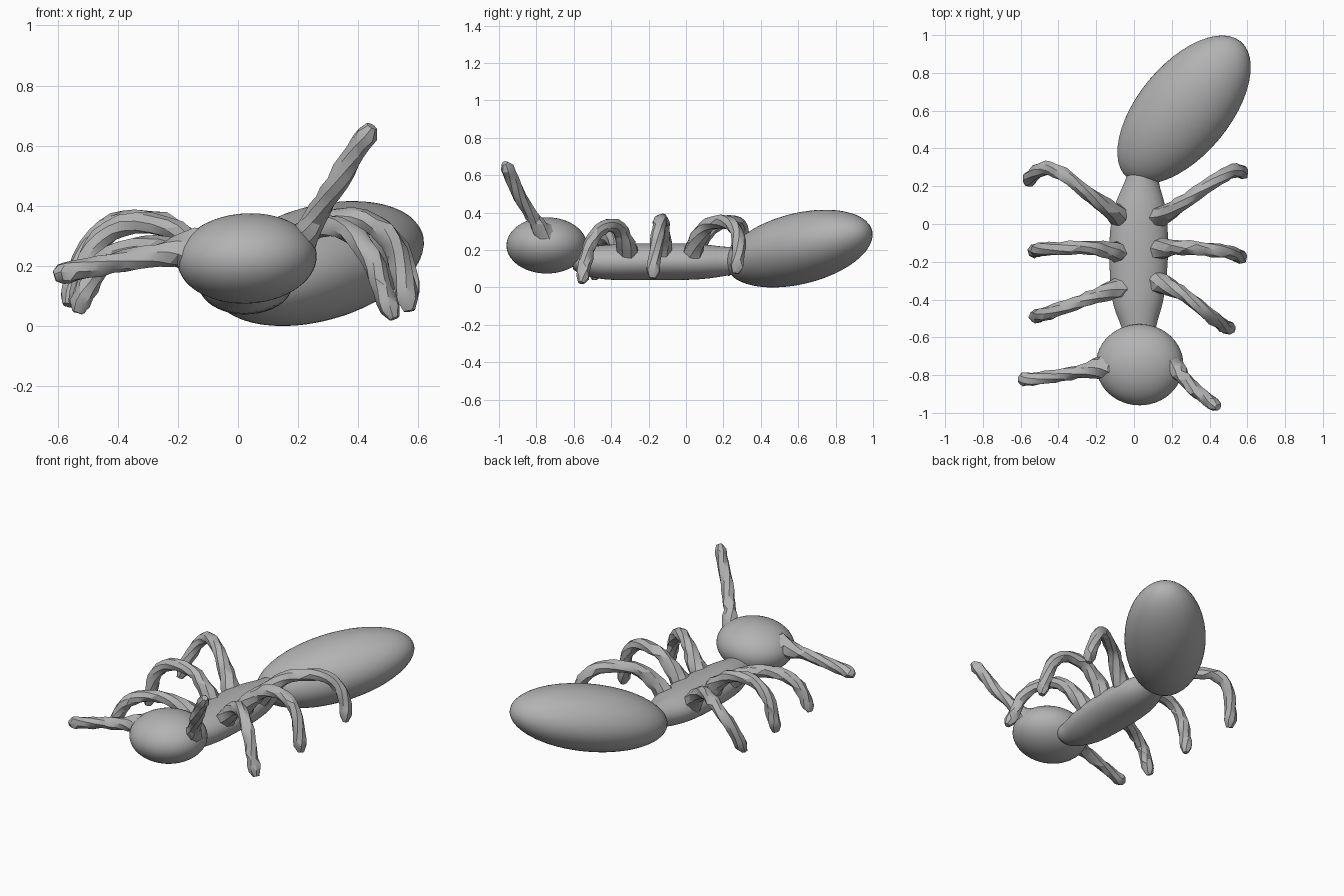
import bpy, bmesh, math, random
from mathutils import Vector, Matrix

random.seed(4)
cube = bpy.data.objects.get("Cube")
if cube:
    bpy.data.objects.remove(cube, do_unlink=True)

# Single grey material
grey = bpy.data.materials.new("plain grey")
grey.use_nodes = True
grey.diffuse_color = (0.45, 0.45, 0.45, 1)
grey.node_tree.nodes["Principled BSDF"].inputs["Base Color"].default_value = (0.45, 0.45, 0.45, 1)


def finish(name, bm, sharp_angle):
    """Turn a bmesh into a smooth-shaded object with sharp edges kept."""
    bmesh.ops.recalc_face_normals(bm, faces=bm.faces)
    mesh = bpy.data.meshes.new(name)
    bm.to_mesh(mesh)
    bm.free()
    mesh.materials.append(grey)
    mesh.shade_smooth()
    mesh.set_sharp_from_angle(angle=math.radians(sharp_angle))
    obj = bpy.data.objects.new(name, mesh)
    bpy.context.collection.objects.link(obj)
    return obj


def ellipsoid(name, centre, radii, tilt=0, turn=0):
    bm = bmesh.new()
    bmesh.ops.create_uvsphere(bm, u_segments=48, v_segments=28, radius=1)
    m = (Matrix.Translation(centre)
         @ Matrix.Rotation(math.radians(turn), 4, 'Z')
         @ Matrix.Rotation(math.radians(-tilt), 4, 'Y')
         @ Matrix.Diagonal((*radii, 1)))
    bm.transform(m)
    return finish(name, bm, 60)


def loft(bm, rings):
    """Bridge rings of coordinates and close both ends."""
    rows = [[bm.verts.new(p) for p in ring] for ring in rings]
    n = len(rows[0])
    for a, b in zip(rows, rows[1:]):
        for i in range(n):
            j = (i + 1) % n
            bm.faces.new((a[i], a[j], b[j], b[i]))
    bm.faces.new(rows[0])
    bm.faces.new(rows[-1])


def spline(pts, steps):
    """Catmull-Rom samples through the points."""
    pts = [Vector(p) for p in pts]
    pts = [2 * pts[0] - pts[1]] + pts + [2 * pts[-1] - pts[-2]]
    out = []
    for a, b, c, d in zip(pts, pts[1:], pts[2:], pts[3:]):
        for s in range(steps):
            t = s / steps
            out.append(0.5 * (2 * b + (c - a) * t + (2 * a - 5 * b + 4 * c - d) * t * t
                              + (3 * b - a - 3 * c + d) * t ** 3))
    return out + [pts[-2]]


def limb(name, pts, root, shaft, sides=7):
    """Knobbly faceted tube, flared at the root and blunt at the tip."""
    path = spline(pts, 3)
    last = len(path) - 1
    rings = []
    tangent = (path[1] - path[0]).normalized()
    side = tangent.cross(Vector((0, 0.6, 0.8))).normalized()
    for k, p in enumerate(path):
        tangent = (path[min(k + 1, last)] - path[max(k - 1, 0)]).normalized()
        side = (side - tangent * side.dot(tangent)).normalized()
        up = tangent.cross(side)
        r = shaft + (root - shaft) * max(0, 1 - k / (last * 0.35)) ** 1.5
        if k == last:
            r *= 0.5
        ring = []
        for i in range(sides):
            a = 2 * math.pi * i / sides + k * 0.2
            q = r * random.uniform(0.87, 1.12)
            ring.append(p + side * q * math.cos(a) + up * q * math.sin(a))
        rings.append(ring)
    bm = bmesh.new()
    loft(bm, rings)
    bmesh.ops.triangulate(bm, faces=[f for f in bm.faces if len(f.verts) == 4])
    return finish(name, bm, 28)


# Head and slanted abdomen
ellipsoid("head", (0.03, -0.745, 0.225), (0.232, 0.215, 0.15), tilt=3)
ellipsoid("abdomen", (0.265, 0.605, 0.208), (0.478, 0.243, 0.188), tilt=11.6, turn=50.3)

# Thorax: (y, centre x, half width, centre z, half height)
stations = [
    (-0.62, 0.03, 0.085, 0.15, 0.060), (-0.54, 0.025, 0.090, 0.14, 0.075),
    (-0.47, 0.02, 0.120, 0.135, 0.090), (-0.38, 0.02, 0.145, 0.135, 0.098),
    (-0.20, 0.025, 0.158, 0.138, 0.100), (-0.05, 0.025, 0.158, 0.138, 0.100),
    (0.08, 0.03, 0.142, 0.138, 0.096), (0.16, 0.035, 0.115, 0.138, 0.086),
    (0.23, 0.04, 0.085, 0.14, 0.075), (0.32, 0.06, 0.080, 0.15, 0.070)]
bm = bmesh.new()
loft(bm, [[(cx + w * math.cos(a), y, cz + h * math.sin(a))
           for a in (2 * math.pi * i / 24 for i in range(24))]
          for y, cx, w, cz, h in stations])
thorax = finish("thorax", bm, 180)
smooth = thorax.modifiers.new("smooth", 'SUBSURF')
smooth.levels = smooth.render_levels = 1

# Legs
legs = {
    "left_front_leg": [(0.11, -0.30, 0.17), (0.19, -0.335, 0.27), (0.27, -0.38, 0.33),
                       (0.37, -0.455, 0.315), (0.44, -0.515, 0.23), (0.48, -0.54, 0.12), (0.52, -0.56, 0.025)],
    "left_middle_leg": [(0.11, -0.13, 0.17), (0.19, -0.125, 0.27), (0.29, -0.125, 0.345),
                        (0.42, -0.14, 0.355), (0.51, -0.15, 0.28), (0.55, -0.165, 0.16), (0.57, -0.18, 0.05)],
    "left_back_leg": [(0.11, 0.03, 0.16), (0.19, 0.07, 0.27), (0.28, 0.13, 0.34),
                      (0.42, 0.22, 0.345), (0.51, 0.275, 0.29), (0.56, 0.28, 0.18), (0.575, 0.265, 0.075)],
    "right_front_leg": [(-0.05, -0.33, 0.16), (-0.14, -0.36, 0.22), (-0.24, -0.395, 0.26),
                        (-0.35, -0.435, 0.26), (-0.45, -0.47, 0.21), (-0.50, -0.485, 0.13), (-0.535, -0.49, 0.045)],
    "right_middle_leg": [(-0.06, -0.15, 0.17), (-0.14, -0.14, 0.26), (-0.24, -0.125, 0.33),
                         (-0.39, -0.13, 0.335), (-0.48, -0.135, 0.26), (-0.515, -0.14, 0.15), (-0.53, -0.15, 0.045)],
    "right_back_leg": [(-0.06, 0.03, 0.16), (-0.15, 0.09, 0.27), (-0.25, 0.165, 0.34),
                       (-0.38, 0.265, 0.35), (-0.47, 0.295, 0.30), (-0.535, 0.26, 0.18), (-0.565, 0.215, 0.07)],
}
for name, pts in legs.items():
    limb(name, pts, 0.062, 0.037)

# Antennae
limb("right_antenna", [(-0.12, -0.75, 0.245), (-0.21, -0.765, 0.245), (-0.30, -0.785, 0.23),
                       (-0.42, -0.805, 0.21), (-0.54, -0.82, 0.185), (-0.61, -0.825, 0.165)], 0.095, 0.036)
limb("left_antenna", [(0.17, -0.735, 0.25), (0.23, -0.775, 0.31), (0.27, -0.825, 0.385),
                      (0.33, -0.885, 0.48), (0.39, -0.93, 0.58), (0.445, -0.97, 0.665)], 0.085, 0.037)
